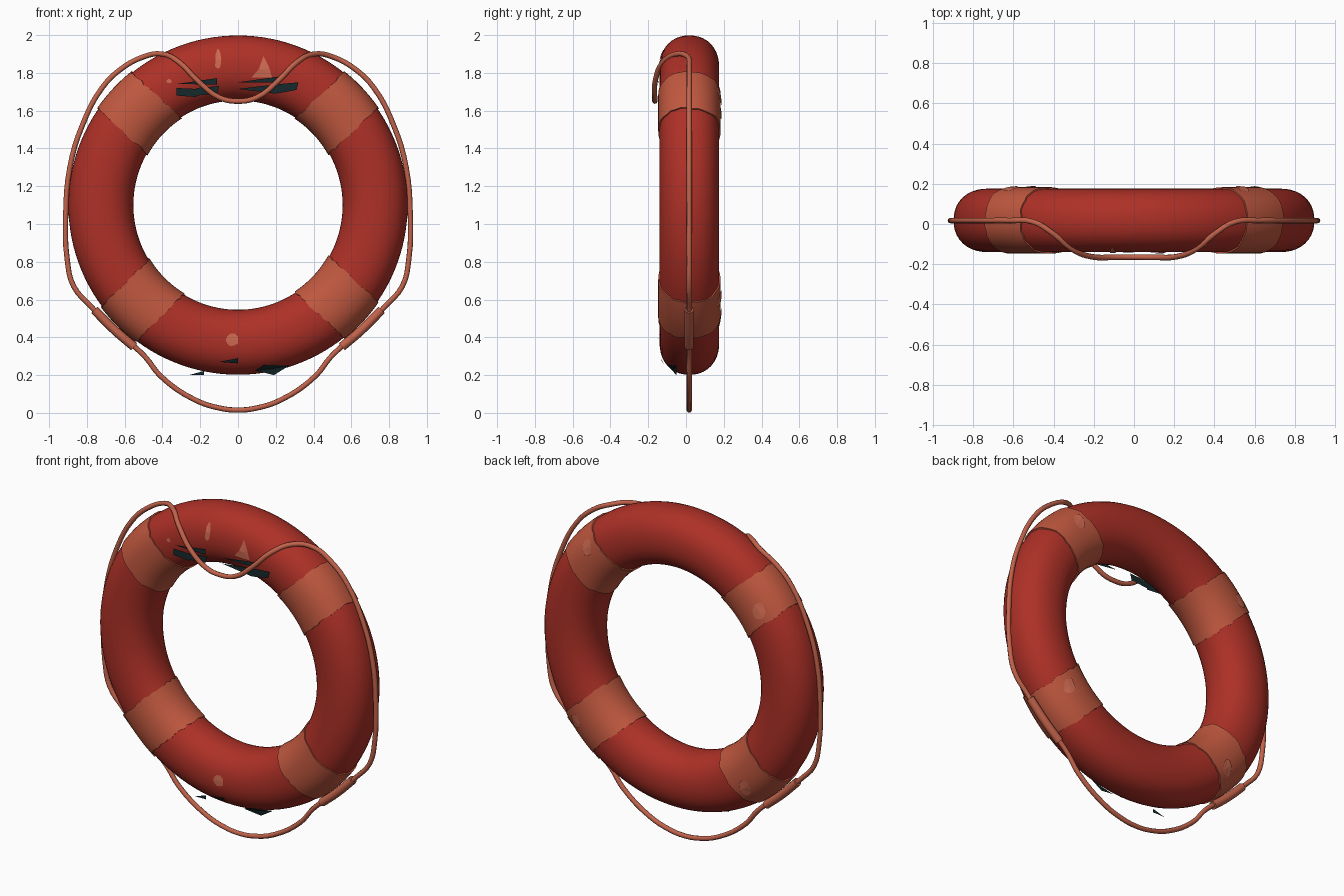
import bpy, bmesh, random
from math import sin, cos, pi, radians, sqrt, hypot

random.seed(4)
cube = bpy.data.objects.get("Cube")
if cube:
    bpy.data.objects.remove(cube)

CZ, CY = 1.1, 0.018                # ring centre
MAJOR, HALF_R, HALF_Y = 0.726, 0.172, 0.158
POWER = 2.2                        # slightly squared tube section


def material(name, rgb):
    m = bpy.data.materials.new(name)
    m.use_nodes = True
    m.diffuse_color = (*rgb, 1)
    bsdf = next(n for n in m.node_tree.nodes if n.type == 'BSDF_PRINCIPLED')
    bsdf.inputs["Base Color"].default_value = (*rgb, 1)
    bsdf.inputs["Roughness"].default_value = 0.7
    return m


RED = material("ring red", (0.42, 0.030, 0.020))
BAND = material("faded orange", (0.53, 0.098, 0.050))
ROPE = material("rope orange", (0.54, 0.125, 0.07))
CHIP = material("worn light orange", (0.60, 0.14, 0.08))
DARK = material("dark green black", (0.008, 0.022, 0.024))


def mesh_object(name, verts, faces, mat, smooth=True):
    me = bpy.data.meshes.new(name)
    me.from_pydata(verts, [], faces)
    bm = bmesh.new()
    bm.from_mesh(me)
    bmesh.ops.recalc_face_normals(bm, faces=bm.faces)
    bm.to_mesh(me)
    bm.free()
    ob = bpy.data.objects.new(name, me)
    bpy.context.collection.objects.link(ob)
    me.materials.append(mat)
    for p in me.polygons:
        p.use_smooth = smooth
    return ob


def section(n, grow=0.0):
    """Radius and depth around the tube section."""
    pts = []
    for i in range(n):
        c, s = cos(2 * pi * i / n), sin(2 * pi * i / n)
        k = (abs(c) ** POWER + abs(s) ** POWER) ** (-1 / POWER)
        pts.append((MAJOR + (HALF_R + grow) * c * k, CY + (HALF_Y + grow) * s * k))
    return pts


def loft(rows, closed):
    """Quads between equal loops of points."""
    n, m = len(rows[0]), len(rows)
    verts = [p for row in rows for p in row]
    faces = [(i * n + j, i * n + (j + 1) % n,
              (i + 1) % m * n + (j + 1) % n, (i + 1) % m * n + j)
             for i in range(m if closed else m - 1) for j in range(n)]
    return verts, faces


# Main float ring
SEG = 128
rows = [[(r * cos(2 * pi * i / SEG), y, CZ + r * sin(2 * pi * i / SEG))
         for r, y in section(40)] for i in range(SEG)]
mesh_object("float_ring", *loft(rows, True), RED)


# Straight-sided wrapped bands with slightly frayed edges
def band(name, angle, half=0.13, steps=10):
    a = radians(angle)
    ends = [[random.uniform(-0.006, 0.006) for _ in range(40)] for _ in range(2)]
    rows = []
    for i in range(-1, steps + 2):
        k = min(max(i / steps, 0), 1)
        grow = 0.007 if 0 <= i <= steps else -0.01
        row = []
        for j, (r, y) in enumerate(section(40, grow)):
            t = (2 * k - 1) * half + ends[0][j] * (1 - k) + ends[1][j] * k
            d = sqrt(r * r - t * t)
            row.append((d * cos(a) - t * sin(a), y, CZ + d * sin(a) + t * cos(a)))
        rows.append(row)
    ob = mesh_object(name, *loft(rows, False), BAND)
    bpy.context.view_layer.objects.active = ob
    ob.select_set(True)
    bpy.ops.object.shade_smooth_by_angle(angle=radians(40))
    ob.select_set(False)


BANDS = {"upper_left_band": 43, "upper_right_band": 137,
         "lower_right_band": 225, "lower_left_band": 317}
for band_name, ang in BANDS.items():
    band(band_name, ang)


# Grab rope: half path from top centre to bottom centre, then mirrored
def tube(name, pts, radius, cyclic):
    cu = bpy.data.curves.new(name, 'CURVE')
    cu.dimensions = '3D'
    cu.bevel_depth = radius
    cu.bevel_resolution = 2
    cu.resolution_u = 4
    cu.use_fill_caps = True
    sp = cu.splines.new('BEZIER')
    sp.bezier_points.add(len(pts) - 1)
    for bp, p in zip(sp.bezier_points, pts):
        bp.co = p
        bp.handle_left_type = bp.handle_right_type = 'AUTO'
    sp.use_cyclic_u = cyclic
    ob = bpy.data.objects.new(name, cu)
    bpy.context.collection.objects.link(ob)
    cu.materials.append(ROPE)
    return ob


S = 0.017
half_path = [(0, -.165, 1.65), (.1, -.166, 1.67), (.21, -.163, 1.755),
             (.31, -.125, 1.855), (.4, -.05, 1.9), (.5, .01, 1.885),
             (.62, S, 1.82), (.72, S, 1.72), (.825, S, 1.52), (.89, S, 1.3),
             (.912, S, 1.05), (.905, S, .82), (.87, S, .67), (.775, S, .56),
             (.71, S, .49), (.57, S, .37), (.49, S, .295), (.41, S, .195),
             (.23, S, .07), (.1, S, .026), (0, S, .015)]
mirror = [(-x, y, z) for x, y, z in half_path[-2:0:-1]]
tube("grab_rope", half_path + mirror, 0.014, True)

# Sleeves holding the rope at the lower bands
for side, label in ((1, "left"), (-1, "right")):
    tube(label + "_rope_sleeve",
         [(side * x, S, z) for x, z in ((.76, .545), (.65, .435), (.55, .35))],
         0.024, False)


# Thin surface patches
def surface_y(x, z, side=-1, lift=0.006):
    u = min(abs(hypot(x, z - CZ) - MAJOR) / HALF_R, 0.95)
    return CY + side * (HALF_Y * (1 - u ** POWER) ** (1 / POWER) + lift)


def patch(name, outline, mat, y=None, side=-1, lift=0.006):
    n = len(outline)
    mid = tuple(sum(c) / n for c in zip(*outline))
    verts = [(x, surface_y(x, z, side, lift) if y is None else y, z)
             for x, z in outline + [mid]]
    mesh_object(name, verts, [(i, (i + 1) % n, n) for i in range(n)], mat, False)


def blob(name, x, z, w, h, side=-1, lift=0.005):
    pts = [(x + w * cos(i * pi / 5) * random.uniform(.8, 1.1),
            z + h * sin(i * pi / 5) * random.uniform(.8, 1.1)) for i in range(10)]
    patch(name, pts, CHIP, None, side, lift)


# Worn spots on the ring and on the backs of the bands
blob("upper_worn_streak", -.105, 1.87, .018, .055)
patch("upper_worn_chip", [(.07, 1.775), (.18, 1.775), (.165, 1.83), (.135, 1.89),
                          (.11, 1.82)], CHIP)
blob("small_worn_spot", -.365, 1.755, .014, .012)
blob("lower_worn_spot", -.03, .385, .035, .035)
for band_name, ang in BANDS.items():
    a = radians(ang + 4)
    blob(band_name + "_worn_spot", .79 * cos(a), CZ + .79 * sin(a),
         .035, .05, 1, .013)

# Dark flat shards in front of the upper ring
upper = [[(-.32, 1.742), (-.11, 1.772), (-.11, 1.737)],
         [(-.325, 1.68), (-.325, 1.72), (-.22, 1.715), (-.22, 1.672)],
         [(-.22, 1.68), (-.22, 1.72), (-.1, 1.73), (-.11, 1.69)],
         [(0, 1.75), (.21, 1.78), (.21, 1.75)],
         [(0, 1.715), (.21, 1.74), (.32, 1.75), (.31, 1.71), (.2, 1.69)]]
for i, pts in enumerate(upper):
    patch(f"upper_dark_shard_{i + 1}", pts, DARK, y=-.152)

# Dark shards along the lower edge
lower = [[(-.26, .2), (-.18, .222), (-.18, .2)],
         [(-.1, .27), (0, .29), (0, .262)],
         [(.09, .225), (.14, .255), (.27, .25), (.19, .2)]]
for i, pts in enumerate(lower):
    patch(f"lower_dark_shard_{i + 1}", pts, DARK, lift=.012)
